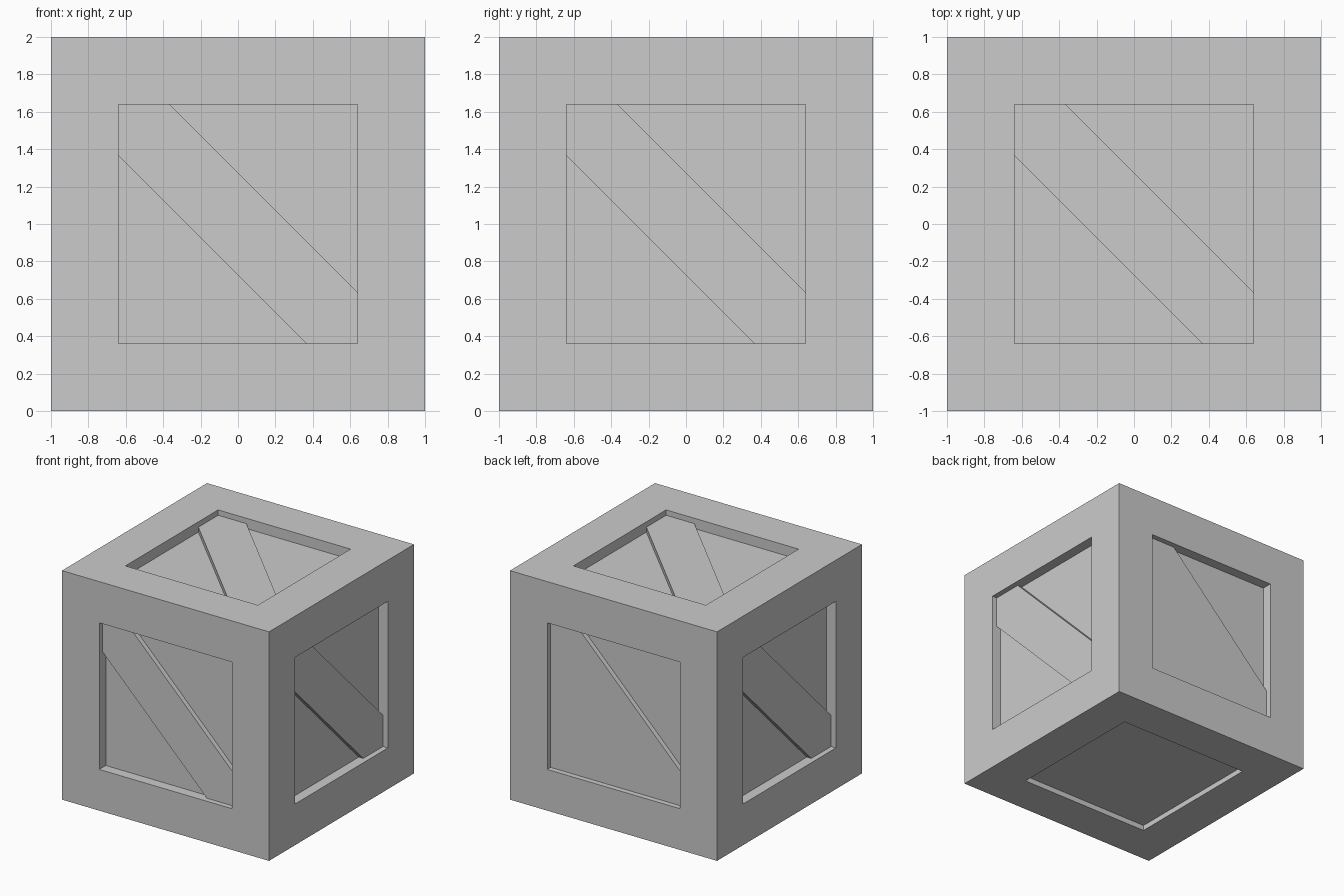
import bpy, bmesh
from mathutils import Vector, Matrix

if "Cube" in bpy.data.objects:
    bpy.data.objects.remove(bpy.data.objects["Cube"])

HALF, OPEN = 1.0, 0.64          # half size of crate and of each recessed opening
DEEP, SHALLOW = 0.09, 0.047     # panel depth and brace depth below the frame
END = OPEN - 0.273              # where the brace edges meet the opening


def finish(bm, name):
    bmesh.ops.recalc_face_normals(bm, faces=bm.faces[:])
    mesh = bpy.data.meshes.new(name)
    bm.to_mesh(mesh)
    bm.free()
    obj = bpy.data.objects.new(name, mesh)
    bpy.context.collection.objects.link(obj)
    return obj


# Crate body: cube with every side inset and pushed inward
bm = bmesh.new()
bmesh.ops.create_cube(bm, size=2 * HALF)
bm.normal_update()
for face in bm.faces[:]:
    normal = face.normal.copy()
    depth = SHALLOW if normal.z < -0.5 else DEEP    # the underside is shallower
    bmesh.ops.inset_individual(bm, faces=[face], thickness=HALF - OPEN,
                               use_even_offset=True)
    inner = bmesh.ops.extrude_discrete_faces(bm, faces=[face])["faces"][0]
    bmesh.ops.translate(bm, verts=inner.verts[:], vec=-normal * depth)
finish(bm, "crate_body").location.z = HALF


# Raised board seated in a recess, outlined in the side's own right/up axes
def board(name, right, up, outline):
    u, v = Vector(right), Vector(up)
    basis = Matrix((u, v, u.cross(v))).transposed()
    bm = bmesh.new()
    base = bm.faces.new([bm.verts.new((a, b, HALF - DEEP)) for a, b in outline])
    top = bmesh.ops.extrude_face_region(bm, geom=[base])["geom"]
    bmesh.ops.translate(bm, verts=[g for g in top if isinstance(g, bmesh.types.BMVert)],
                        vec=(0, 0, DEEP - SHALLOW))
    bmesh.ops.transform(bm, matrix=basis.to_4x4(), verts=bm.verts[:])
    finish(bm, name).location.z = HALF


brace = [(-OPEN, OPEN), (-OPEN, END), (END, -OPEN),
         (OPEN, -OPEN), (OPEN, -END), (-END, OPEN)]
# The back board also fills the lower corner
back = [(-OPEN, OPEN), (-OPEN, -OPEN), (OPEN, -OPEN), (OPEN, -END), (-END, OPEN)]

board("front_brace", (1, 0, 0), (0, 0, 1), brace)
board("right_brace", (0, 1, 0), (0, 0, 1), brace)
board("left_brace", (0, -1, 0), (0, 0, 1), brace)
board("top_brace", (1, 0, 0), (0, 1, 0), brace)
board("back_brace", (-1, 0, 0), (0, 0, 1), back)
